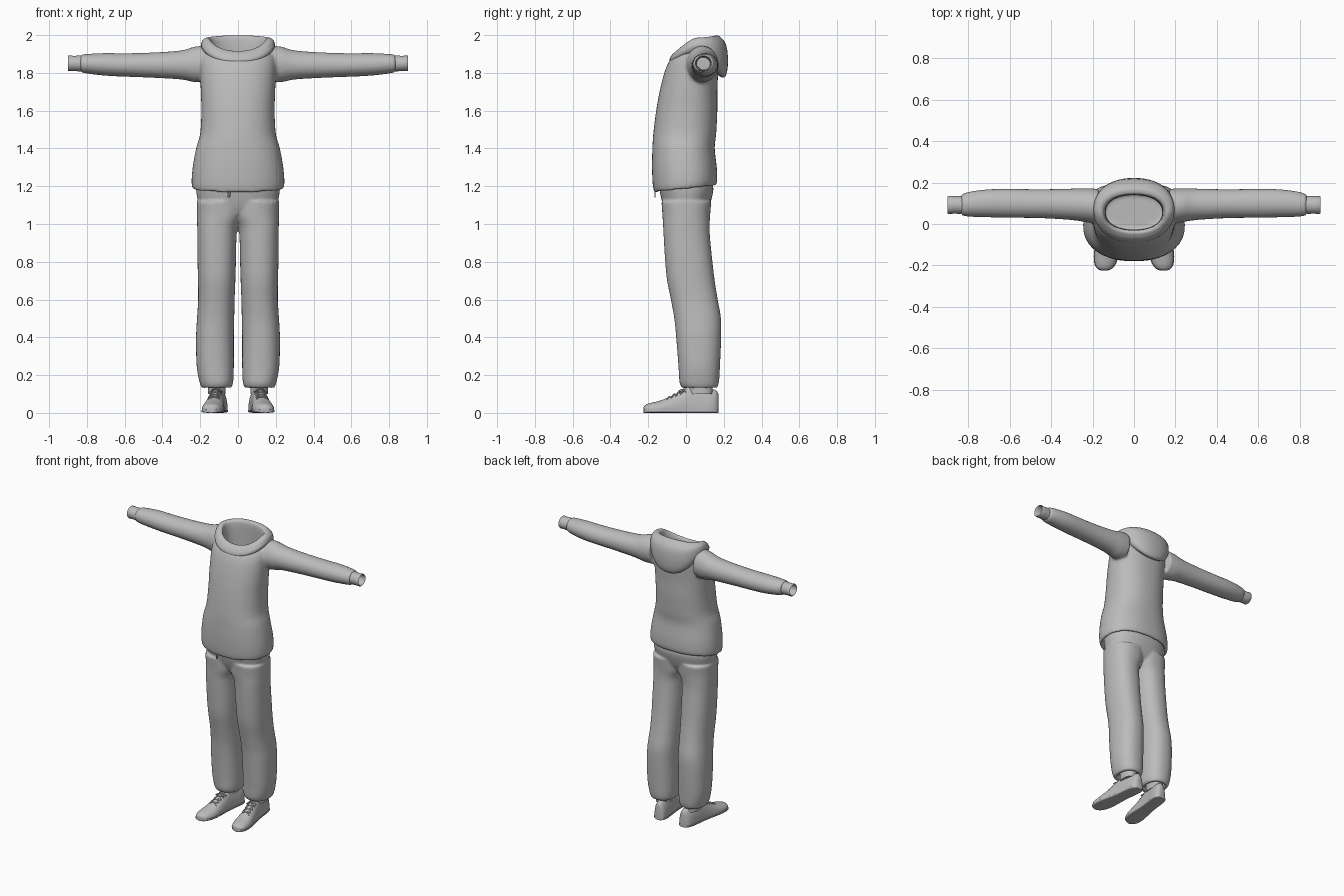
import bpy, bmesh, math
from mathutils import Vector

if "Cube" in bpy.data.objects:
    bpy.data.objects.remove(bpy.data.objects["Cube"])

N = 48
grey = bpy.data.materials.new("cloth_grey")
grey.diffuse_color = (0.5, 0.5, 0.5, 1)
grey.use_nodes = True
grey.node_tree.nodes["Principled BSDF"].inputs["Base Color"].default_value = grey.diffuse_color


def spow(v, p):
    return math.copysign(abs(v) ** p, v)


def angles():
    return [2 * math.pi * i / N for i in range(N)]


def blend(keys, n=4):
    """Catmull-Rom interpolation through parameter tuples."""
    out = []
    for i in range(len(keys) - 1):
        a, b, c, d = (keys[max(i - 1, 0)], keys[i], keys[i + 1],
                      keys[min(i + 2, len(keys) - 1)])
        for k in range(n):
            t = k / n
            out.append(tuple(
                q + 0.5 * t * (r - p + t * (2*p - 5*q + 4*r - s + t * (3*(q - r) + s - p)))
                for p, q, r, s in zip(a, b, c, d)))
    return out + [keys[-1]]


def level_ring(z, x0, x1, y0, y1, tilt=0, e=0.88):
    """Rounded horizontal section; tilt lifts the back and drops the front."""
    return [Vector(((x0 + x1) / 2 + (x1 - x0) / 2 * spow(math.cos(a), e),
                    (y0 + y1) / 2 + (y1 - y0) / 2 * spow(math.sin(a), e),
                    z + tilt * math.sin(a))) for a in angles()]


def arm_ring(x, cz, rz, cy, ry):
    return [Vector((x, cy + ry * math.cos(a), cz + rz * math.sin(a))) for a in angles()]


def loft(bm, rings, side=1, closed=False):
    rows = [[bm.verts.new((v.x * side, v.y, v.z)) for v in r] for r in rings]
    pairs = list(zip(rows, rows[1:])) + ([(rows[-1], rows[0])] if closed else [])
    for a, b in pairs:
        for i in range(N):
            j = (i + 1) % N
            bm.faces.new((a[i], a[j], b[j], b[i]))
    if not closed:
        bm.faces.new(rows[0])
        bm.faces.new(rows[-1])


def finish(bm, name, fuse=0, angle=50):
    bmesh.ops.recalc_face_normals(bm, faces=bm.faces)
    me = bpy.data.meshes.new(name)
    bm.to_mesh(me)
    bm.free()
    ob = bpy.data.objects.new(name, me)
    bpy.context.collection.objects.link(ob)
    me.materials.append(grey)
    if fuse:
        m = ob.modifiers.new("fuse", 'REMESH')
        m.mode, m.voxel_size, m.use_smooth_shade = 'VOXEL', fuse, True
        s = ob.modifiers.new("soften", 'SMOOTH')
        s.factor, s.iterations = 0.5, 5
        me.polygons.foreach_set("use_smooth", [True] * len(me.polygons))
    else:
        bpy.ops.object.select_all(action='DESELECT')
        ob.select_set(True)
        bpy.context.view_layer.objects.active = ob
        bpy.ops.object.shade_smooth_by_angle(angle=math.radians(angle))
    return ob


def cord(name, pts, r):
    cu = bpy.data.curves.new(name, 'CURVE')
    cu.dimensions, cu.bevel_depth, cu.bevel_resolution = '3D', r, 2
    cu.use_fill_caps = True
    sp = cu.splines.new('POLY')
    sp.points.add(len(pts) - 1)
    for p, co in zip(sp.points, pts):
        p.co = (*co, 1)
    ob = bpy.data.objects.new(name, cu)
    bpy.context.collection.objects.link(ob)
    cu.materials.append(grey)


# Sweatshirt: body with hollow hem and neck, fused with both sleeves
bm = bmesh.new()
body = blend([(1.185, -.24, .24, -.168, .158, .018), (1.22, -.246, .246, -.176, .165, .012),
              (1.3, -.24, .24, -.18, .163, 0), (1.4, -.222, .222, -.178, .152, 0),
              (1.48, -.2, .2, -.173, .16, 0), (1.6, -.194, .194, -.158, .166, 0),
              (1.7, -.197, .197, -.14, .166, 0), (1.8, -.2, .2, -.115, .17, 0),
              (1.86, -.2, .2, -.09, .172, 0), (1.9, -.19, .19, -.06, .168, 0)])
hem = [(1.24, -.22, .22, -.15, .14, .018), (1.187, -.226, .226, -.155, .145, .018)]
neck = [(1.905, -.165, .165, -.042, .157, 0), (1.88, -.15, .15, -.036, .15, 0),
        (1.72, -.145, .145, -.03, .145, 0)]
loft(bm, [level_ring(*k) for k in hem + body + neck])
sleeve = blend([(.17, 1.848, .096, .085, .085), (.23, 1.845, .094, .09, .082),
                (.3, 1.842, .077, .095, .076), (.45, 1.841, .067, .098, .07),
                (.6, 1.842, .062, .1, .07), (.7, 1.845, .06, .1, .068),
                (.79, 1.848, .053, .096, .061), (.835, 1.85, .047, .092, .052)])
for side in (1, -1):
    loft(bm, [arm_ring(*k) for k in sleeve], side)
finish(bm, "sweatshirt", fuse=0.009)

# Open ribbed wrist cuffs
cuff = [(.81, 1.85, .04, .092, .04), (.84, 1.85, .042, .092, .043), (.87, 1.85, .04, .092, .042),
        (.895, 1.851, .042, .092, .044), (.9, 1.851, .039, .092, .041),
        (.895, 1.851, .034, .092, .036), (.83, 1.85, .032, .092, .034)]
for side, label in ((1, "left"), (-1, "right")):
    bm = bmesh.new()
    loft(bm, [arm_ring(*k) for k in cuff], side)
    finish(bm, label + "_cuff")

# Hood lying on the shoulders: rx, front y, back y, then front, side and back heights
hood_keys = [(.16, -.07, .165, 1.84, 1.9, 1.79), (.185, -.088, .2, 1.86, 1.92, 1.775),
             (.195, -.085, .218, 1.878, 1.945, 1.81), (.193, -.078, .222, 1.89, 1.96, 1.88),
             (.187, -.068, .212, 1.902, 1.975, 1.95), (.172, -.05, .18, 1.914, 1.985, 1.992),
             (.16, -.04, .158, 1.915, 1.985, 1.998), (.146, -.031, .143, 1.905, 1.972, 1.985),
             (.138, -.028, .14, 1.87, 1.9, 1.92), (.136, -.026, .14, 1.76, 1.76, 1.76)]


def hood_ring(rx, yf, yb, zf, zs, zb):
    ring = []
    for a in angles():
        s = math.sin(a)
        end = zb if s > 0 else zf
        ring.append(Vector((rx * spow(math.cos(a), .9), (yf + yb) / 2 + (yb - yf) / 2 * spow(s, .9),
                            zs + (end - zs) * abs(s) ** 1.5)))
    return ring


bm = bmesh.new()
loft(bm, [hood_ring(*k) for k in blend(hood_keys, 3)], closed=True)
finish(bm, "hood", angle=60)

# Trousers: hips and two legs fused, with hollow ankle openings
bm = bmesh.new()
hips = [(1.05, -.17, .17, -.1, .1), (1.1, -.205, .205, -.122, .125),
        (1.18, -.222, .222, -.14, .145), (1.23, -.215, .215, -.138, .135)]
loft(bm, [level_ring(*k) for k in blend(hips)])
leg = blend([(.13, .038, .19, -.018, .162), (.16, .026, .203, -.034, .174),
             (.25, .022, .219, -.04, .18), (.4, .022, .222, -.052, .186),
             (.5, .02, .217, -.062, .185), (.6, .018, .211, -.08, .168),
             (.7, .014, .212, -.1, .152), (.8, .011, .214, -.11, .14),
             (.93, .008, .215, -.118, .127), (.99, .0, .216, -.121, .125),
             (1.05, -.03, .217, -.125, .128), (1.12, -.03, .218, -.13, .134)])
ankle = [(.2, .06, .165, .02, .135), (.135, .055, .172, .0, .145)]
for side in (1, -1):
    loft(bm, [level_ring(*k) for k in ankle + leg], side)
finish(bm, "trousers", fuse=0.008)

# Shoe sections: y, half width, height
shoe = blend([(-.224, .014, .03), (-.215, .034, .042), (-.19, .05, .052), (-.14, .058, .064),
              (-.08, .054, .088), (-.03, .049, .115), (.02, .046, .14), (.08, .046, .136),
              (.13, .045, .127), (.16, .036, .12), (.172, .02, .1)], 3)


def shoe_x(y):
    return .14 - (y + .2) * .12


def shoe_ring(y, w, h, grow=0, cap=1.0, mid=.02):
    h = min(h, cap)
    return [Vector((shoe_x(y) + (w + grow) * spow(math.cos(a), .9), y,
                    mid + (h - mid) * math.sin(a) if math.sin(a) > 0
                    else mid * (1 - abs(math.sin(a)) ** .4))) for a in angles()]


def instep(y, dx, lift=.002):
    """Point on top of the shoe at offset dx from its centre line."""
    k = min(range(len(shoe) - 1), key=lambda i: abs(shoe[i][0] - y))
    w, h = shoe[k][1:]
    h += (y - shoe[k][0]) * (shoe[k + 1][2] - h) / (shoe[k + 1][0] - shoe[k][0])
    return shoe_x(y) + dx, y, .02 + (h - .02) * math.sqrt(1 - (dx / w) ** 2) + lift


for side, label in ((1, "left"), (-1, "right")):
    bm = bmesh.new()
    loft(bm, [shoe_ring(*k) for k in shoe], side)
    finish(bm, label + "_shoe")
    bm = bmesh.new()
    loft(bm, [shoe_ring(*k, .003, .02, .014) for k in shoe], side)
    finish(bm, label + "_sole")
    bm = bmesh.new()
    loft(bm, [level_ring(z, .066, .158, .015, .14) for z in (.1, .15, .21)], side)
    finish(bm, label + "_sock")
    # Crossed laces and a small bow
    for i in range(4):
        y = -.1 + i * .025
        for d in (1, -1):
            pts = [instep(y + .022 * t / 6, d * .03 * (t / 3 - 1)) for t in range(7)]
            cord(label + "_lace", [(side * x, yy, z) for x, yy, z in pts], .003)
    for d in (1, -1):
        x, y, z = instep(-.025, 0, .006)
        loop = [(x + d * (.002 + .03 * math.sin(t * math.pi / 8)),
                 y - .014 * math.sin(t * math.pi / 4),
                 z - .014 * math.sin(t * math.pi / 8)) for t in range(9)]
        cord(label + "_bow", [(side * a, b, c) for a, b, c in loop], .0025)

# Waist drawstring ends hanging below the hem
for dx in (-.006, .006):
    cord("drawstring", [(-.048 + dx * .3, -.15, 1.2), (-.048 + dx, -.165, 1.17),
                        (-.048 + dx * .6, -.164, 1.14)], .003)
